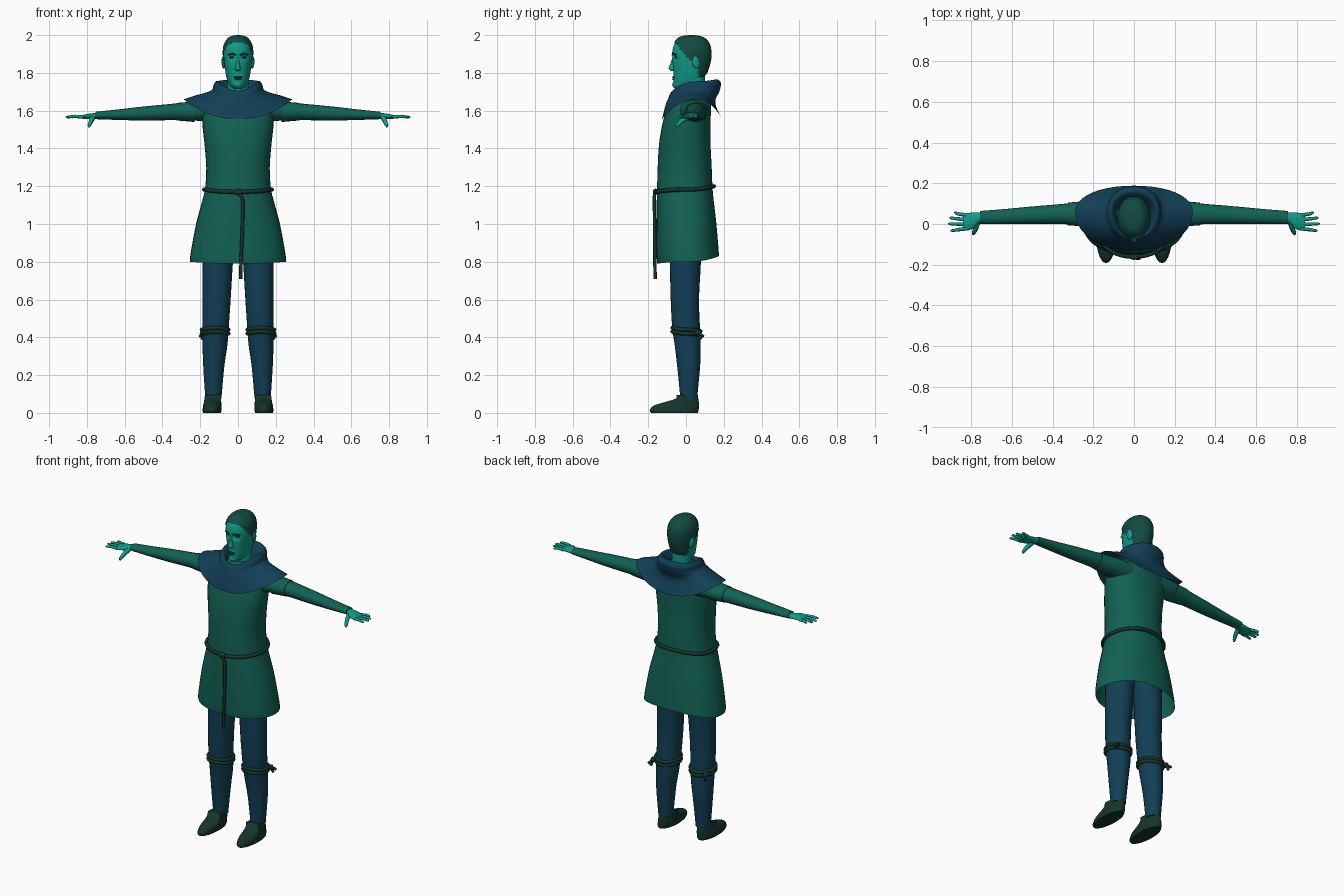
import bpy, bmesh, math
from mathutils import Vector

if "Cube" in bpy.data.objects:
    bpy.data.objects.remove(bpy.data.objects["Cube"])


def mat(name, r, g, b):
    m = bpy.data.materials.new(name)
    m.diffuse_color = (r, g, b, 1)
    m.use_nodes = True
    m.node_tree.nodes["Principled BSDF"].inputs["Base Color"].default_value = m.diffuse_color
    return m


GREEN = mat("green cloth", .006, .12, .09)
BLUE = mat("blue cloth", .006, .05, .095)
SKIN = mat("skin", .006, .33, .25)
HAIR = mat("hair", .006, .07, .055)
DARK = mat("leather", .008, .035, .025)


def ring(hw, yf, yb, zf, zs=None, zb=None, cx=0, ymid=None, p=2, n=40):
    """Horizontal loop: half width, front/back y, z at front/side/back."""
    zs = zf if zs is None else zs
    zb = zs if zb is None else zb
    ymid = (yf + yb) / 2 if ymid is None else ymid
    pts = []
    for i in range(n):
        a = 2 * math.pi * i / n
        c, s = (math.copysign(abs(v) ** (2 / p), v) for v in (math.cos(a), math.sin(a)))
        y = ymid + s * ((yb - ymid) if s > 0 else (ymid - yf))
        t = math.sin(a) ** 2
        pts.append(Vector((cx + hw * c, y, zs * (1 - t) + (zb if s > 0 else zf) * t)))
    return pts


def xring(x, y0, y1, z0, z1, n=20):
    """Loop around the x axis, for arms and hands."""
    return [Vector((x, (y0 + y1) / 2 + (y1 - y0) / 2 * math.cos(2 * math.pi * i / n),
                    (z0 + z1) / 2 + (z1 - z0) / 2 * math.sin(2 * math.pi * i / n))) for i in range(n)]


def smooth(rows, k):
    """Catmull-Rom interpolation of parameter rows."""
    out = []
    for i in range(len(rows) - 1):
        quad = rows[max(i - 1, 0)], rows[i], rows[i + 1], rows[min(i + 2, len(rows) - 1)]
        for j in range(k):
            t = j / k
            out.append([.5 * (2 * b + (c - a) * t + (2 * a - 5 * b + 4 * c - d) * t * t
                              + (3 * b - a - 3 * c + d) * t ** 3) for a, b, c, d in zip(*quad)])
    return out + [list(rows[-1])]


def loft(name, rings, material, caps=(True, True), keep=None):
    bm = bmesh.new()
    vs = [[bm.verts.new(p) for p in r] for r in rings]
    n = len(vs[0])
    for a, b in zip(vs, vs[1:]):
        for i in range(n):
            bm.faces.new((a[i], a[(i + 1) % n], b[(i + 1) % n], b[i]))
    if caps[0]:
        bm.faces.new(vs[0][::-1])
    if caps[1]:
        bm.faces.new(vs[-1])
    bmesh.ops.recalc_face_normals(bm, faces=bm.faces)
    if keep:
        drop = [f for f in bm.faces if not keep(f.calc_center_median())]
        bmesh.ops.delete(bm, geom=drop, context='FACES')
    me = bpy.data.meshes.new(name)
    bm.to_mesh(me)
    bm.free()
    me.materials.append(material)
    ob = bpy.data.objects.new(name, me)
    bpy.context.collection.objects.link(ob)
    return ob


def tube(name, pts, r, material, radii=None, cyclic=False):
    cu = bpy.data.curves.new(name, 'CURVE')
    cu.dimensions = '3D'
    cu.bevel_depth, cu.bevel_resolution, cu.use_fill_caps = r, 2, True
    sp = cu.splines.new('POLY')
    sp.points.add(len(pts) - 1)
    for i, p in enumerate(pts):
        sp.points[i].co = (*p, 1)
        sp.points[i].radius = radii[i] if radii else 1
    sp.use_cyclic_u = cyclic
    cu.materials.append(material)
    bpy.context.collection.objects.link(bpy.data.objects.new(name, cu))


def ball(name, loc, size, material, rot=(0, 0, 0)):
    bpy.ops.mesh.primitive_uv_sphere_add(segments=16, ring_count=10, location=loc, rotation=rot)
    ob = bpy.context.object
    ob.name, ob.scale = name, size
    ob.data.materials.append(material)


# tunic: hw, front y, back y, z front / side / back
tunic = [(.255, -.152, .175, .79, .80, .83), (.25, -.156, .172, .84, .85, .87),
         (.222, -.156, .16, 1.0, 1.0, 1.01), (.19, -.155, .146, 1.12, 1.12, 1.13),
         (.174, -.153, .14, 1.19, 1.19, 1.2), (.168, -.15, .136, 1.3, 1.3, 1.3),
         (.177, -.143, .13, 1.42, 1.42, 1.42), (.188, -.125, .13, 1.53, 1.53, 1.53),
         (.18, -.102, .132, 1.61, 1.61, 1.61), (.14, -.085, .13, 1.66, 1.66, 1.66),
         (.10, -.055, .13, 1.69, 1.69, 1.7), (.06, -.02, .10, 1.705, 1.705, 1.715)]
loft("tunic", [ring(*r, p=2.2) for r in smooth(tunic, 4)], GREEN, (False, True))

# shoulder cape with rolled hood
cape = [(.08, -.05, .11, 1.67, 1.71, 1.71), (.10, -.06, .14, 1.70, 1.745, 1.752),
        (.115, -.07, .165, 1.707, 1.756, 1.766), (.13, -.084, .185, 1.69, 1.735, 1.745),
        (.136, -.092, .176, 1.67, 1.712, 1.70), (.165, -.103, .157, 1.645, 1.697, 1.66),
        (.22, -.116, .16, 1.60, 1.682, 1.62), (.288, -.127, .188, 1.555, 1.66, 1.563)]
loft("hood_cape", [ring(*r, ymid=.06, p=2.15) for r in smooth(cape, 4)], BLUE, (False, False))

# rope belt, knot and hanging end
tube("belt", ring(.18, -.16, .148, 1.17, 1.182, 1.2, p=2.2), .011, DARK, cyclic=True)
ball("belt_knot", (0, -.162, 1.17), (.026, .014, .017), DARK)
tube("belt_end", [(.005, -.166, 1.17), (.025, -.168, 1.13), (.024, -.166, 1.0), (.016, -.165, .8),
                  (.014, -.163, .71)], .009, DARK)

# neck and head
loft("neck", [ring(.056, -.012, .1, z) for z in (1.62, 1.70, 1.79)], SKIN)
head = [(.02, -.056, -.01, 1.716), (.04, -.069, .03, 1.729), (.056, -.067, .075, 1.76),
        (.064, -.066, .105, 1.79), (.07, -.069, .121, 1.83), (.075, -.072, .13, 1.87),
        (.077, -.073, .131, 1.91), (.07, -.063, .122, 1.95), (.05, -.04, .098, 1.98),
        (.028, -.012, .068, 1.992), (.004, .022, .034, 1.996)]
skull = [ring(*r, ymid=.03, p=2.1, n=48) for r in smooth(head, 5)]
for v in (v for r in skull for v in r if v.y < 0):
    for s in (-1, 1):  # eye sockets
        v.y += .014 * math.exp(-((v.x - s * .03) / .017) ** 2 - ((v.z - 1.882) / .015) ** 2)
loft("head", skull, SKIN)


def hairline(c):
    if c.z > 1.87:
        return c.y > .02 - (c.z - 1.87) * .9
    return c.y > .055 + (1.87 - c.z) * .15 and c.z > 1.765


hair = [(w + .004, f - .004, b + .004, z + .004) for w, f, b, z in head]
loft("hair", [ring(*r, ymid=.03, p=2.1, n=48) for r in smooth(hair, 5)], HAIR, keep=hairline)
nose = [(.007, -.07, -.04, 1.89), (.009, -.079, -.04, 1.86), (.013, -.09, -.04, 1.83),
        (.017, -.091, -.04, 1.819), (.012, -.078, -.04, 1.811)]
loft("nose", [ring(*r, n=16) for r in smooth(nose, 3)], SKIN)
ball("upper_lip", (0, -.064, 1.777), (.024, .009, .005), DARK)
ball("lower_lip", (0, -.064, 1.766), (.019, .009, .005), HAIR)
ball("chin", (0, -.058, 1.738), (.02, .015, .016), SKIN)

for s, side in ((-1, "right"), (1, "left")):
    # face details
    ball(side + "_eye", (s * .031, -.048, 1.882), (.014, .01, .007), DARK)
    tube(side + "_brow", [(s * .012, -.073, 1.895), (s * .03, -.068, 1.902), (s * .05, -.054, 1.896)],
         .004, HAIR)
    ball(side + "_ear", (s * .077, .053, 1.856), (.009, .02, .034), SKIN, (.15, 0, s * .25))

    # sleeves: x, y range, z range
    sleeve = [(.10, -.05, .12, 1.53, 1.66), (.2, -.025, .115, 1.545, 1.652),
              (.3, -.003, .103, 1.55, 1.641), (.5, 0, .086, 1.548, 1.622),
              (.64, 0, .073, 1.551, 1.606), (.755, 0, .064, 1.555, 1.594)]
    loft(side + "_sleeve", [xring(s * r[0], *r[1:]) for r in smooth(sleeve, 4)], GREEN)
    loft(side + "_sleeve_cap", [xring(s * x, -.008 - d, .107 + d, 1.546 - d, 1.643 + d)
                                for x, d in ((.23, .006), (.3, 0), (.325, -.002))], GREEN)

    # hands
    palm = [(.735, .008, .056, 1.56, 1.588), (.765, .004, .056, 1.556, 1.587),
            (.79, -.022, .056, 1.556, 1.584), (.82, -.032, .054, 1.557, 1.578),
            (.84, -.028, .05, 1.56, 1.574)]
    loft(side + "_palm", [xring(s * r[0], *r[1:]) for r in smooth(palm, 3)], SKIN)
    for name, y0, y1, tip in (("little", .044, .056, .883), ("ring", .021, .03, .906),
                              ("middle", -.002, .001, .912), ("index", -.023, -.033, .9)):
        tube(f"{side}_{name}_finger", [(s * .825, y0, 1.567), (s * .865, (y0 + y1) / 2, 1.57),
                                       (s * (tip - .006), y1, 1.566), (s * tip, y1, 1.565)],
             .0095, SKIN, (1, .9, .7, .3))
    tube(side + "_thumb", [(s * .768, .01, 1.565), (s * .778, -.025, 1.545), (s * .787, -.046, 1.523),
                           (s * .789, -.052, 1.513)], .012, SKIN, (1.2, 1.05, .8, .35))

    # legs: hw, front, back, z, centre x
    leg = [(.042, -.03, .06, .075, .13), (.046, -.034, .063, .12, .13), (.056, -.047, .075, .25, .128),
           (.066, -.06, .078, .36, .122), (.07, -.073, .074, .45, .119), (.075, -.081, .069, .6, .114),
           (.08, -.085, .078, .78, .108), (.085, -.088, .085, .95, .1)]
    loft(side + "_leg", [ring(*r[:4], cx=s * r[4], n=28) for r in smooth(leg, 4)], BLUE)

    # garters with side knots
    for k, dz in enumerate((0, .02)):
        tube(f"{side}_garter_{k}", ring(.071, -.072, .077, .43 + dz, .42 + dz, .412 + dz, s * .121, n=28),
             .011, DARK, cyclic=True)
    ball(side + "_garter_knot", (s * .183, .062, .425), (.016, .02, .016), DARK)
    for k, end in enumerate(((.2, .092, .405), (.19, .08, .39))):
        tube(f"{side}_garter_tail_{k}", [(s * .183, .065, .425), (s * end[0], end[1], end[2])], .008, DARK)

    # shoes
    shoe = [(.047, -.186, .062, 0), (.05, -.192, .067, .014), (.049, -.172, .068, .038),
            (.046, -.115, .068, .056), (.044, -.055, .065, .075), (.043, -.032, .062, .095)]
    loft(side + "_shoe", [ring(*r, cx=s * (.138 - .06 * r[3]), ymid=-.05, n=28) for r in smooth(shoe, 3)], DARK)

# smooth shading with sharp edges kept
meshes = [o for o in bpy.data.objects if o.type == 'MESH']
for o in bpy.data.objects:
    o.select_set(o.type == 'MESH')
bpy.context.view_layer.objects.active = meshes[0]
bpy.ops.object.shade_smooth_by_angle(angle=math.radians(50))
